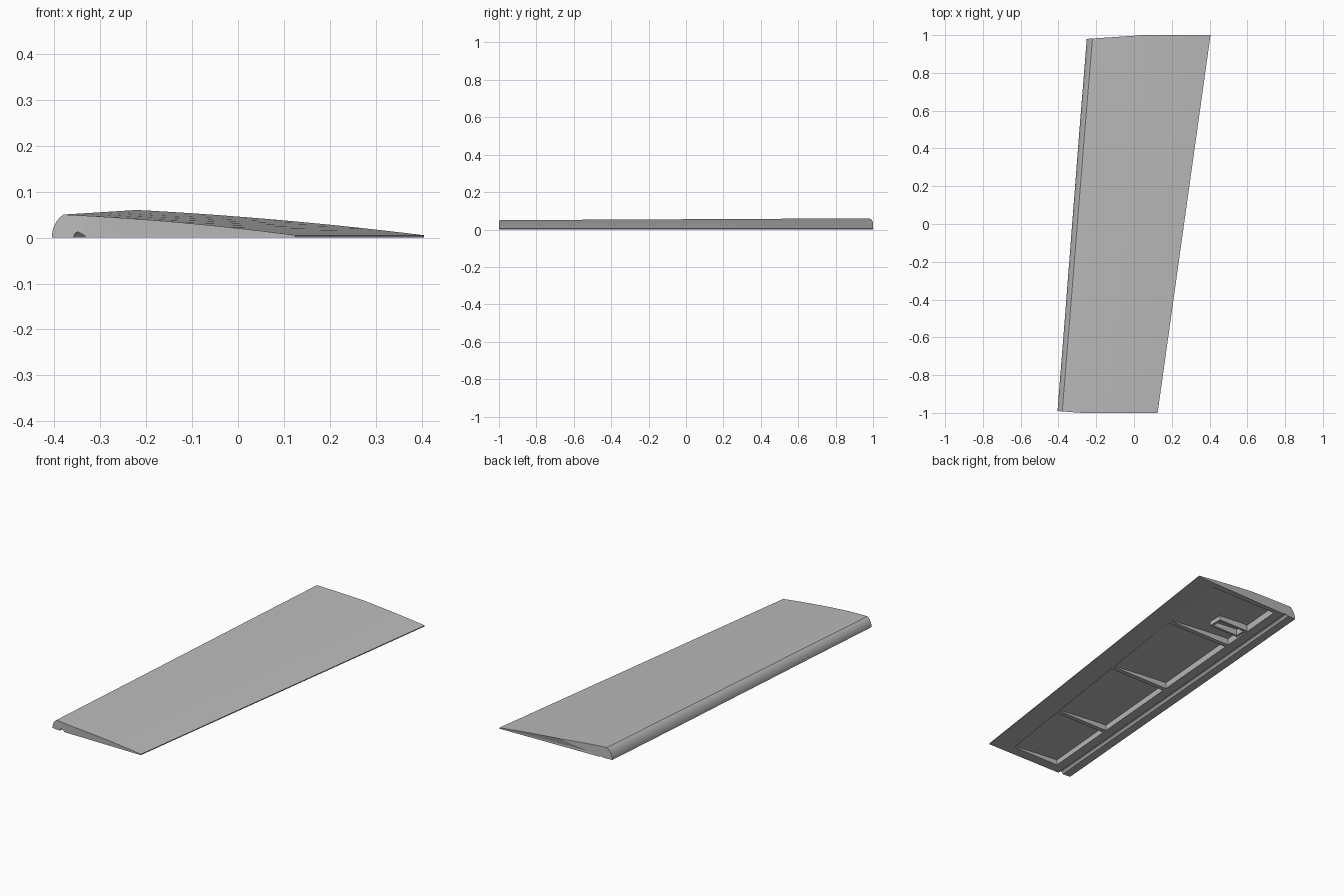
import bpy, bmesh, math
from mathutils import Matrix

if "Cube" in bpy.data.objects:
    bpy.data.objects.remove(bpy.data.objects["Cube"], do_unlink=True)

grey = bpy.data.materials.new("plain_grey")
grey.use_nodes = True
grey.diffuse_color = (0.5, 0.5, 0.5, 1)
grey.node_tree.nodes["Principled BSDF"].inputs["Base Color"].default_value = (0.5, 0.5, 0.5, 1)


def along(front, back, y):
    """Value tapering from the front end to the back end of the panel."""
    return front + (back - front) * (y + 1) / 2


def lead(y): return along(-0.405, -0.25, y)
def peak(y): return along(-0.38, -0.22, y)
def trail(y): return along(0.125, 0.405, y)


def top(x, y):
    """Height of the gently bulged upper skin."""
    s = (x - peak(y)) / (trail(y) - peak(y))
    return along(0.05, 0.06, y) * (1 - s) + 0.005 * s + 0.022 * s * (1 - s)


def wing_section(y):
    # flat underside with a half-round hinge groove
    groove, r = along(-0.345, -0.19, y), 0.013
    pts = [(lead(y), 0)]
    for i in range(11):
        a = math.pi * (1 - i / 10)
        pts.append((groove + r * math.cos(a), r * math.sin(a)))
    pts.append((trail(y), 0))
    # upper skin from trailing edge to crest
    n = 14
    for i in range(n + 1):
        x = trail(y) + (peak(y) - trail(y)) * i / n
        pts.append((x, top(x, y)))
    # rounded nose
    width, height = peak(y) - lead(y), top(peak(y), y)
    for i in range(7, 0, -1):
        a = math.radians(60) * i / 8
        pts.append((lead(y) + width * (1 - math.cos(a)) * 2,
                    height * math.sin(a) / math.sin(math.radians(60))))
    return pts


def bay_section(y):
    # hollow that follows the skin and fades out toward the trailing edge
    left, right = -0.275 + 0.0785 * (y + 0.94), 0.008 + 0.143 * (y + 0.94)
    pts = [(left, -0.02), (right, -0.02)]
    for i in range(9):
        x = right + (left - right) * i / 8
        pts.append((x, max(0.001, top(x, y) - 0.016)))
    return pts


def end_trim(x, y):
    """Slight sweep of the two end faces near the nose."""
    if y <= -1:
        return y + 0.01 * min(1, max(0, (-0.28 - x) / 0.125))
    if y >= 1:
        return y - 0.02 * min(1, max(0, (0.05 - x) / 0.3))
    return y


def finish(name, bm):
    bmesh.ops.recalc_face_normals(bm, faces=bm.faces)
    mesh = bpy.data.meshes.new(name)
    bm.to_mesh(mesh)
    bm.free()
    mesh.materials.append(grey)
    obj = bpy.data.objects.new(name, mesh)
    bpy.context.collection.objects.link(obj)
    return obj


def loft(name, section, stations):
    bm = bmesh.new()
    rings = [[bm.verts.new((x, end_trim(x, y), z)) for x, z in section(y)] for y in stations]
    n = len(rings[0])
    for a, b in zip(rings, rings[1:]):
        for i in range(n):
            j = (i + 1) % n
            bm.faces.new((a[i], a[j], b[j], b[i]))
    caps = [bm.faces.new(rings[0]), bm.faces.new(rings[-1])]
    bmesh.ops.triangulate(bm, faces=caps)
    return finish(name, bm)


def activate(obj):
    bpy.ops.object.select_all(action="DESELECT")
    obj.select_set(True)
    bpy.context.view_layer.objects.active = obj


# main panel, hollowed into four bays separated by ribs
panel = loft("control_surface", wing_section, [-1, -0.5, 0, 0.5, 1])
for start, end in [(-0.94, -0.535), (-0.51, -0.01), (0.015, 0.535), (0.56, 0.96)]:
    cutter = loft("bay_cutter", bay_section, [start, end])
    cutter.hide_render = True
    mod = panel.modifiers.new("bay", "BOOLEAN")
    mod.operation = "DIFFERENCE"
    mod.solver = "EXACT"
    mod.object = cutter
    activate(panel)
    bpy.ops.object.modifier_apply(modifier=mod.name)
    bpy.data.objects.remove(cutter, do_unlink=True)
activate(panel)
bpy.ops.object.shade_smooth_by_angle(angle=math.radians(25))

# open-bottomed linkage mount inside the back bay
bm = bmesh.new()
x0, x1, y0, y1, wall, height = -0.14, 0.04, 0.65, 0.73, 0.013, 0.034
for xa, xb, ya, yb in [(x0, x1, y0, y0 + wall), (x0, x1, y1 - wall, y1),
                       (x0, x0 + wall, y0 + wall, y1 - wall),
                       (x1 - wall, x1, y0 + wall, y1 - wall)]:
    place = Matrix.Translation(((xa + xb) / 2, (ya + yb) / 2, height / 2))
    bmesh.ops.create_cube(bm, size=1, matrix=place @ Matrix.Diagonal((xb - xa, yb - ya, height, 1)))
finish("linkage_mount", bm)
